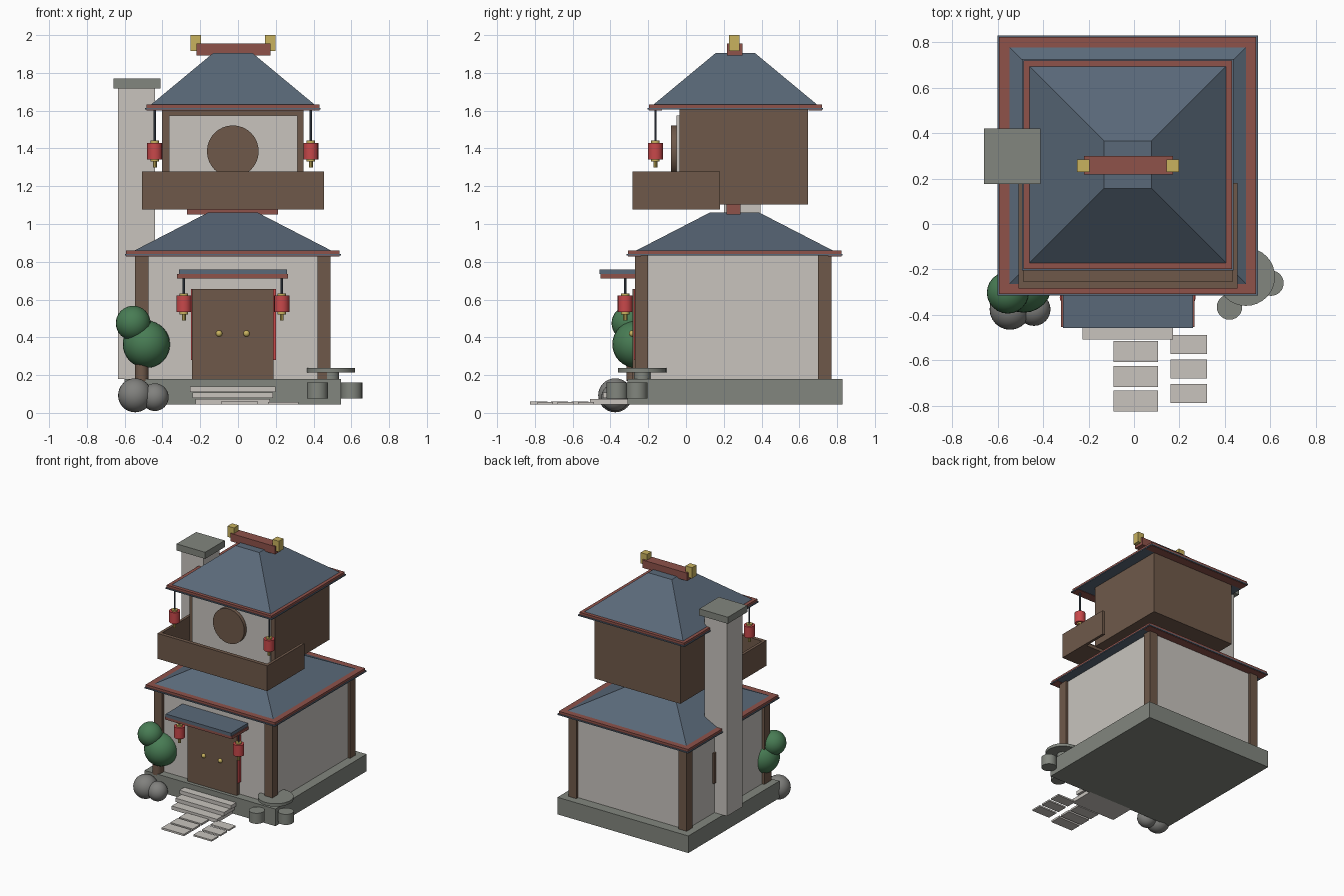
import bpy, math

if "Cube" in bpy.data.objects:
    bpy.data.objects.remove(bpy.data.objects["Cube"])

def mat(name, r, g, b):
    m = bpy.data.materials.new(name)
    lin = [((c / 255 + 0.055) / 1.055) ** 2.4 for c in (r, g, b)]
    m.diffuse_color = (*lin, 1)
    m.use_nodes = True
    m.node_tree.nodes["Principled BSDF"].inputs["Base Color"].default_value = m.diffuse_color
    return m

PLASTER = mat("plaster", 200, 196, 190)
WOOD = mat("brown_wood", 111, 89, 74)
TRIM = mat("red_trim", 142, 82, 74)
TILE = mat("blue_tile", 90, 105, 121)
STONE = mat("grey_stone", 130, 134, 126)
ROCK = mat("rock", 129, 129, 126)
GOLD = mat("gold", 200, 178, 95)
LANTERN = mat("lantern_red", 200, 72, 74)
LEAF = mat("leaf_green", 72, 124, 84)
CORD = mat("dark_cord", 72, 82, 94)

CX, CY = -0.0275, 0.257   # house centre


def mesh(name, verts, faces, m):
    me = bpy.data.meshes.new(name)
    me.from_pydata(verts, [], faces)
    me.materials.append(m)
    ob = bpy.data.objects.new(name, me)
    bpy.context.collection.objects.link(ob)
    return ob


def frustum(name, bottom, top, z0, z1, m):
    """Block between two rectangles given as (x0, x1, y0, y1)."""
    v = [(x, y, z) for (x0, x1, y0, y1), z in ((bottom, z0), (top, z1))
         for x, y in ((x0, y0), (x1, y0), (x1, y1), (x0, y1))]
    f = [(3, 2, 1, 0), (4, 5, 6, 7)] + [(i, (i + 1) % 4, (i + 1) % 4 + 4, i + 4) for i in range(4)]
    return mesh(name, v, f, m)


def box(name, x0, x1, y0, y1, z0, z1, m):
    return frustum(name, (x0, x1, y0, y1), (x0, x1, y0, y1), z0, z1, m)


def square(h, cy=CY):
    return CX - h, CX + h, cy - h, cy + h


def finish(name, m, smooth=True):
    ob = bpy.context.object
    ob.name = name
    ob.data.materials.append(m)
    if smooth:
        bpy.ops.object.shade_smooth_by_angle()
    return ob


def cyl(name, x, y, z0, z1, r, m, n=24):
    bpy.ops.mesh.primitive_cylinder_add(vertices=n, radius=r, depth=z1 - z0,
                                        location=(x, y, (z0 + z1) / 2))
    return finish(name, m)


def ball(name, x, y, z, r, m, seg=24, rings=16):
    bpy.ops.mesh.primitive_uv_sphere_add(segments=seg, ring_count=rings, radius=r, location=(x, y, z))
    return finish(name, m)


# Plinth, ground floor and corner posts
box("plinth", -0.6, 0.545, -0.31, 0.828, 0.045, 0.18, STONE)
frustum("ground_floor_walls", square(0.498, 0.25), square(0.498, 0.25), 0.18, 0.845, PLASTER)
for sx in (-1, 1):
    for sy in (-1, 1):
        x, y = CX + sx * 0.4825, 0.25 + sy * 0.485
        box("corner_post", x - 0.035, x + 0.035, y - 0.035, y + 0.035, 0.18, 0.835, WOOD)
box("side_window", -0.54, -0.52, 0.09, 0.42, 0.42, 0.66, WOOD)

# Double door with red surround and gold knobs
box("door_surround", -0.249, 0.2, -0.275, -0.24, 0.28, 0.655, LANTERN)
box("door", -0.243, 0.188, -0.283, -0.24, 0.18, 0.657, WOOD)
for x in (-0.1, 0.045):
    ball("door_knob", x, -0.285, 0.42, 0.017, GOLD, 16, 8)


# Hipped roofs: tile eave slab, red border, tiled slopes
def roof(name, z, rim, eave, top, ztop, cy):
    frustum(name + "_eave", square(rim + 0.007, cy), square(rim + 0.007, cy), z, z + 0.009, TILE)
    frustum(name + "_border", square(rim, cy), square(rim, cy), z + 0.009, z + 0.028, TRIM)
    for s in (-1, 1):
        y = cy + s * (rim - 0.035)
        box(name + "_border_underside", CX - rim, CX + rim, y - 0.035, y + 0.035, z - 0.003, z + 0.012, TRIM)
    frustum(name + "_slopes", square(eave, cy), square(top, cy), z + 0.028, ztop, TILE)


roof("lower_roof", 0.832, 0.565, 0.52, 0.132, 1.06, 0.257)
roof("upper_roof", 1.605, 0.458, 0.432, 0.104, 1.905, 0.261)
box("lower_ridge", -0.27, 0.213, 0.215, 0.288, 1.05, 1.105, TRIM)
box("upper_ridge", -0.22, 0.172, 0.218, 0.3, 1.893, 1.955, TRIM)
for x in (-0.223, 0.17):
    box("ridge_finial", x - 0.028, x + 0.028, 0.228, 0.284, 1.915, 2.0, GOLD)

# Upper floor with plaster front panel and round window
box("upper_floor", -0.402, 0.348, -0.035, 0.645, 1.102, 1.61, WOOD)
box("upper_front_panel", -0.366, 0.314, -0.05, -0.03, 1.13, 1.575, PLASTER)
win = cyl("round_window", 0, 0, -0.0165, 0.0165, 0.137, WOOD, 32)
win.rotation_euler.x = math.pi / 2
win.location = (CX, -0.062, 1.385)

# Balcony
box("balcony_floor", -0.507, 0.454, -0.283, -0.03, 1.078, 1.105, WOOD)
box("balcony_front", -0.507, 0.454, -0.283, -0.253, 1.078, 1.278, WOOD)
for x in (-0.507, 0.432):
    box("balcony_side", x, x + 0.022, -0.283, 0.18, 1.078, 1.278, WOOD)

# Chimney
box("chimney", -0.635, -0.44, 0.2, 0.395, 0.18, 1.72, PLASTER)
box("chimney_cap", -0.66, -0.41, 0.175, 0.42, 1.718, 1.77, STONE)

# Awning over the door
box("awning_border", -0.322, 0.266, -0.453, -0.24, 0.712, 0.735, TRIM)
box("awning_tiles", -0.312, 0.26, -0.458, -0.24, 0.735, 0.76, TILE)


# Hanging lanterns
def lantern(x, y, z, ztop):
    cyl("lantern_cord", x, y, z + 0.05, ztop, 0.006, CORD, 8)
    cyl("lantern_body", x, y, z - 0.044, z + 0.044, 0.04, LANTERN, 16)
    for s in (-1, 1):
        cyl("lantern_cap", x, y, z + s * 0.049 - 0.006, z + s * 0.049 + 0.006, 0.022, GOLD, 16)
    cyl("lantern_tassel", x, y, z - 0.088, z - 0.05, 0.011, GOLD, 10)


for s in (-1, 1):
    lantern(CX + s * 0.259, -0.322, 0.577, 0.72)
    lantern(CX + s * 0.413, -0.162, 1.386, 1.61)

# Entrance steps
for hw, y, z in ((0.227, -0.37, 0.11), (0.213, -0.44, 0.078), (0.198, -0.507, 0.045)):
    box("step", CX - hw, CX + hw, y, -0.3, z, z + 0.029, PLASTER)

# Paving slabs in two columns
for i in range(3):
    y = -0.515 - i * 0.109
    box("paver", -0.09, 0.105, y - 0.092, y, 0.045, 0.06, PLASTER)
    y = -0.487 - i * 0.108
    box("small_paver", 0.16, 0.32, y - 0.084, y, 0.045, 0.057, PLASTER)

# Tree and boulders
cyl("tree_trunk", -0.51, -0.28, 0.17, 0.32, 0.036, WOOD, 12)
ball("large_foliage", -0.485, -0.265, 0.363, 0.125, LEAF)
ball("small_foliage", -0.555, -0.302, 0.475, 0.092, LEAF)
ball("large_boulder", -0.545, -0.375, 0.093, 0.09, ROCK)
ball("small_boulder", -0.44, -0.375, 0.083, 0.073, ROCK)

# Stone table and stools
cyl("table_top", 0.492, -0.232, 0.215, 0.238, 0.128, STONE, 32)
cyl("table_leg", 0.492, -0.232, 0.1, 0.217, 0.043, STONE)
for x, y in ((0.42, -0.365), (0.602, -0.26)):
    cyl("stool", x, y, 0.077, 0.16, 0.056, STONE)
